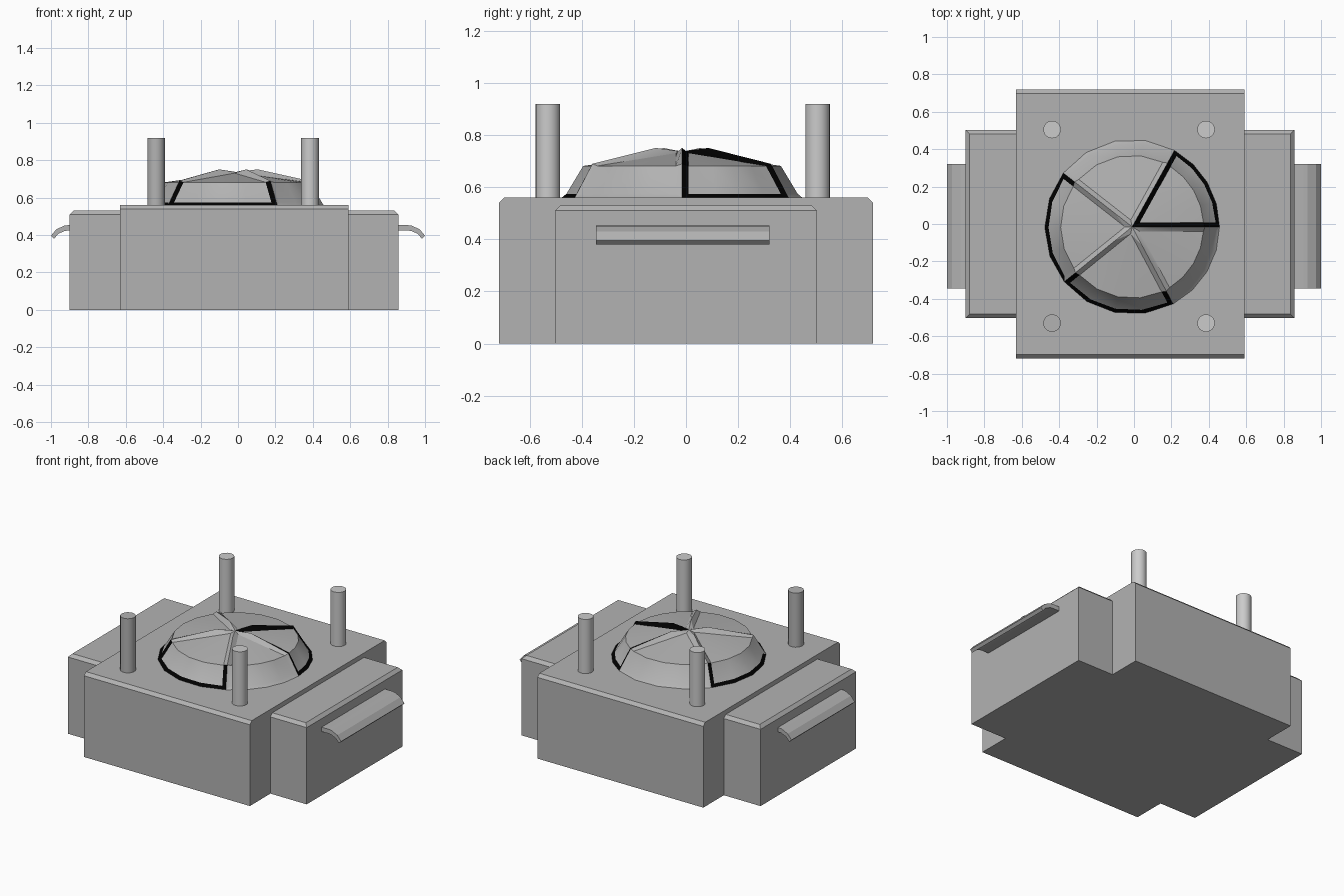
import bpy, bmesh
from math import sin, cos, asin, radians
from mathutils import Vector

if "Cube" in bpy.data.objects:
    bpy.data.objects.remove(bpy.data.objects["Cube"])


def grey(name, v):
    mat = bpy.data.materials.new(name)
    mat.diffuse_color = (v, v, v, 1)
    mat.use_nodes = True
    mat.node_tree.nodes["Principled BSDF"].inputs["Base Color"].default_value = mat.diffuse_color
    return mat


BODY, BORDER = grey("mid_grey", 0.45), grey("black_border", 0.0)


def finish(name, bm):
    me = bpy.data.meshes.new(name)
    bm.to_mesh(me)
    bm.free()
    me.materials.append(BODY)
    ob = bpy.data.objects.new(name, me)
    bpy.context.collection.objects.link(ob)
    return ob


def chamfered_box(name, x0, x1, y0, y1, h, pick, size=0.02):
    """Box on the floor; top edges whose midpoint satisfies pick() are chamfered."""
    bm = bmesh.new()
    bmesh.ops.create_cube(bm, size=1)
    for v in bm.verts:
        v.co = (x1 if v.co.x > 0 else x0, y1 if v.co.y > 0 else y0, h if v.co.z > 0 else 0)
    edges = []
    for e in bm.edges:
        m = (e.verts[0].co + e.verts[1].co) / 2
        if abs(m.z - h) < 1e-4 and pick(m):
            edges.append(e)
    bmesh.ops.bevel(bm, geom=edges, offset=size, segments=1, affect='EDGES')
    return finish(name, bm)


# Mould base and the two side blocks
chamfered_box("base_block", -0.63, 0.59, -0.718, 0.718, 0.56, lambda m: abs(m.y) > 0.7)
chamfered_box("side_block_right", 0.59, 0.857, -0.502, 0.502, 0.53, lambda m: m.x > 0.6)
chamfered_box("side_block_left", -0.90, -0.63, -0.502, 0.502, 0.53, lambda m: m.x < -0.64)

# Curved grip handles
GRIP = [(0.85, 0.453), (0.905, 0.453), (0.928, 0.451), (0.972, 0.43), (1.0, 0.396),
        (0.984, 0.38), (0.96, 0.407), (0.925, 0.422), (0.905, 0.424), (0.85, 0.424)]
for side, s in (("right", 1), ("left", -1)):
    bm = bmesh.new()
    f = bm.faces.new([bm.verts.new((s * x, -0.345, z)) for x, z in GRIP])
    ext = bmesh.ops.extrude_face_region(bm, geom=[f])["geom"]
    bmesh.ops.translate(bm, vec=(0, 0.665, 0),
                        verts=[g for g in ext if isinstance(g, bmesh.types.BMVert)])
    bmesh.ops.recalc_face_normals(bm, faces=bm.faces)
    finish("handle_" + side, bm)

# Guide pins: one is darker than the other three
for x in (-0.438, 0.385):
    for y in (-0.53, 0.505):
        bpy.ops.mesh.primitive_cylinder_add(vertices=24, radius=0.047, depth=0.38,
                                            location=(x, y, 0.73))
        pin = bpy.context.object
        pin.name = "guide_pin"
        bpy.ops.object.shade_smooth_by_angle()
        if x < 0 and y < 0:
            pin.data.materials.append(BODY)

# Five-panel dome: recessed panels framed by raised radial ribs
C = Vector((-0.01, -0.015, 0))
SEAMS = [0, 61, 142, 219, 298, 360]
N, INSET = 4, 0.024
bm = bmesh.new()


def polar(r, a, z):
    return bm.verts.new(C + Vector((r * cos(a), r * sin(a), z)))


def ring(r, z, a0, a1):
    return [polar(r, a0 + (a1 - a0) * i / N, z) for i in range(N + 1)]


def face(verts, dark=False):
    f = bm.faces.new(verts)
    f.normal_update()
    if f.normal.dot(f.calc_center_median() - C - Vector((0, 0, 0.3))) < 0:
        f.normal_flip()
    f.material_index = int(dark)


for k in range(5):
    a0, a1 = radians(SEAMS[k]), radians(SEAMS[k + 1])
    half, mid = (a1 - a0) / 2, (a0 + a1) / 2
    # outer loop runs along the rib crests, inner loop bounds the recessed panel
    o_tip = polar(0, 0, 0.737)
    o1, o2 = ring(0.39, 0.69, a0, a1), ring(0.467, 0.56, a0, a1)
    i_tip = polar(INSET / sin(half), mid, 0.731)
    t1, t2 = asin(INSET / 0.382), asin(INSET / 0.447)
    i1, i2 = ring(0.382, 0.682, a0 + t1, a1 - t1), ring(0.447, 0.575, a0 + t2, a1 - t2)
    for j in range(N):
        face([i_tip, i1[j], i1[j + 1]])
        face([i1[j], i2[j], i2[j + 1], i1[j + 1]])
        face([i2[j], o2[j], o2[j + 1], i2[j + 1]], k in (0, 2, 3))
    for j, a in ((0, a0), (N, a1)):
        crest = polar(0.115, a, 0.751)
        face([o_tip, i_tip, crest], k == 0)
        face([crest, i_tip, i1[j], o1[j]], k == 0)
        face([o1[j], i1[j], i2[j], o2[j]], k in (0, 3) or (k == 2 and j == 0))
bmesh.ops.remove_doubles(bm, verts=bm.verts, dist=0.0005)
dome = finish("dome_core", bm)
dome.data.materials.append(BORDER)
bpy.ops.object.select_all(action='DESELECT')
dome.select_set(True)
bpy.context.view_layer.objects.active = dome
bpy.ops.object.shade_smooth_by_angle(angle=radians(24))
